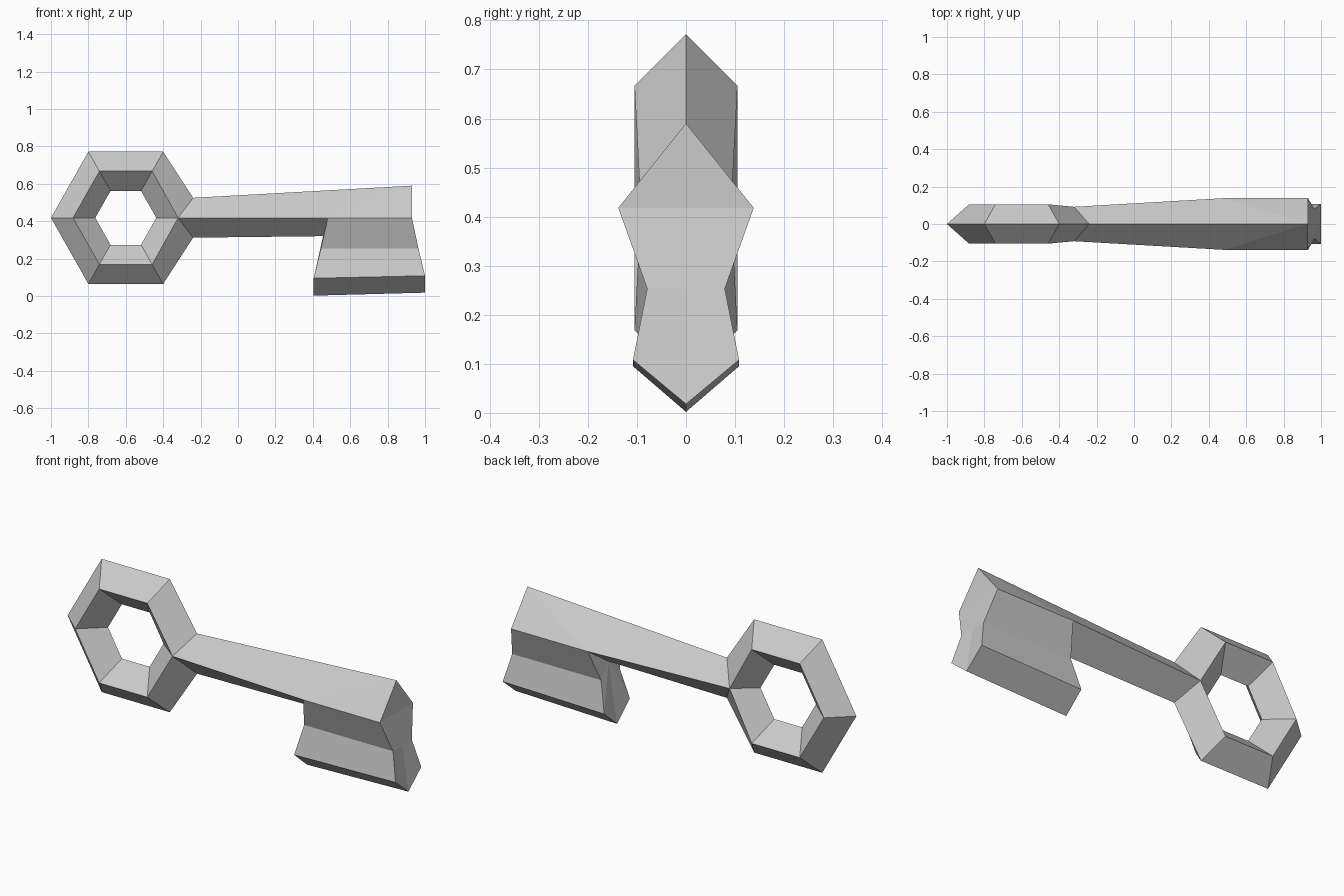
import bpy, bmesh, math

if "Cube" in bpy.data.objects:
    bpy.data.objects.remove(bpy.data.objects["Cube"])

bm = bmesh.new()


def face(*pts):
    """Add a face on the front half and its mirrored twin on the back half."""
    for s in (1, -1):
        bm.faces.new([bm.verts.new((x, s * y, z)) for x, y, z in pts])


def strip(a, b):
    """Quads joining two rows of points."""
    for i in range(len(a) - 1):
        face(a[i], a[i + 1], b[i + 1], b[i])


CX, CZ = -0.6, 0.418


def hexagon(r, y):
    return [(CX + r * math.cos(i * math.pi / 3), y,
             CZ + 1.02 * r * math.sin(i * math.pi / 3)) for i in range(7)]


# Bow: hexagonal ring with a diamond cross-section
outer, rim, inner = hexagon(0.4, 0), hexagon(0.282, -0.105), hexagon(0.163, 0)
neck = (-0.32, -0.092, CZ)
rim[0] = rim[6] = neck
neck_top, neck_bottom = (-0.24, 0, 0.525), (-0.24, 0, 0.312)
outer[0], outer[6] = neck_top, neck_bottom      # the shaft opens this corner
strip(outer, rim)
strip(rim, inner)

# Shaft: flaring diamond bar
tip = (0.93, 0, 0.59)
side_l, side_r = (0.48, -0.138, CZ), (0.93, -0.138, CZ)
under = (0.455, 0, 0.32)
face(neck_top, neck, side_l, tip)
face(side_l, side_r, tip)
face(neck, neck_bottom, under, side_l)

# Bit: waisted block hanging under the shaft end
left = [side_l, (0.443, -0.079, 0.253), (0.405, -0.108, 0.095), (0.405, 0, 0.002)]
right = [side_r, (0.965, -0.079, 0.253), (1.0, -0.108, 0.108), (1.0, 0, 0.018)]
strip(left, right)
for a, b in zip(left, left[1:]):                # inner end, fanned from the shaft
    face(under, a, b)

# End face of shaft and bit
mid, waist = (0.93, 0, CZ), (0.965, 0, 0.253)
face(tip, side_r, mid)
face(mid, side_r, right[1], waist)
face(waist, right[1], right[2], right[3])

bmesh.ops.remove_doubles(bm, verts=bm.verts, dist=1e-4)
bmesh.ops.recalc_face_normals(bm, faces=bm.faces)

mesh = bpy.data.meshes.new("key")
bm.to_mesh(mesh)
bm.free()
grey = bpy.data.materials.new("light grey")
grey.diffuse_color = (0.6, 0.6, 0.6, 1)
grey.use_nodes = True
grey.node_tree.nodes["Principled BSDF"].inputs["Base Color"].default_value = grey.diffuse_color
mesh.materials.append(grey)
key = bpy.data.objects.new("key", mesh)
bpy.context.collection.objects.link(key)
